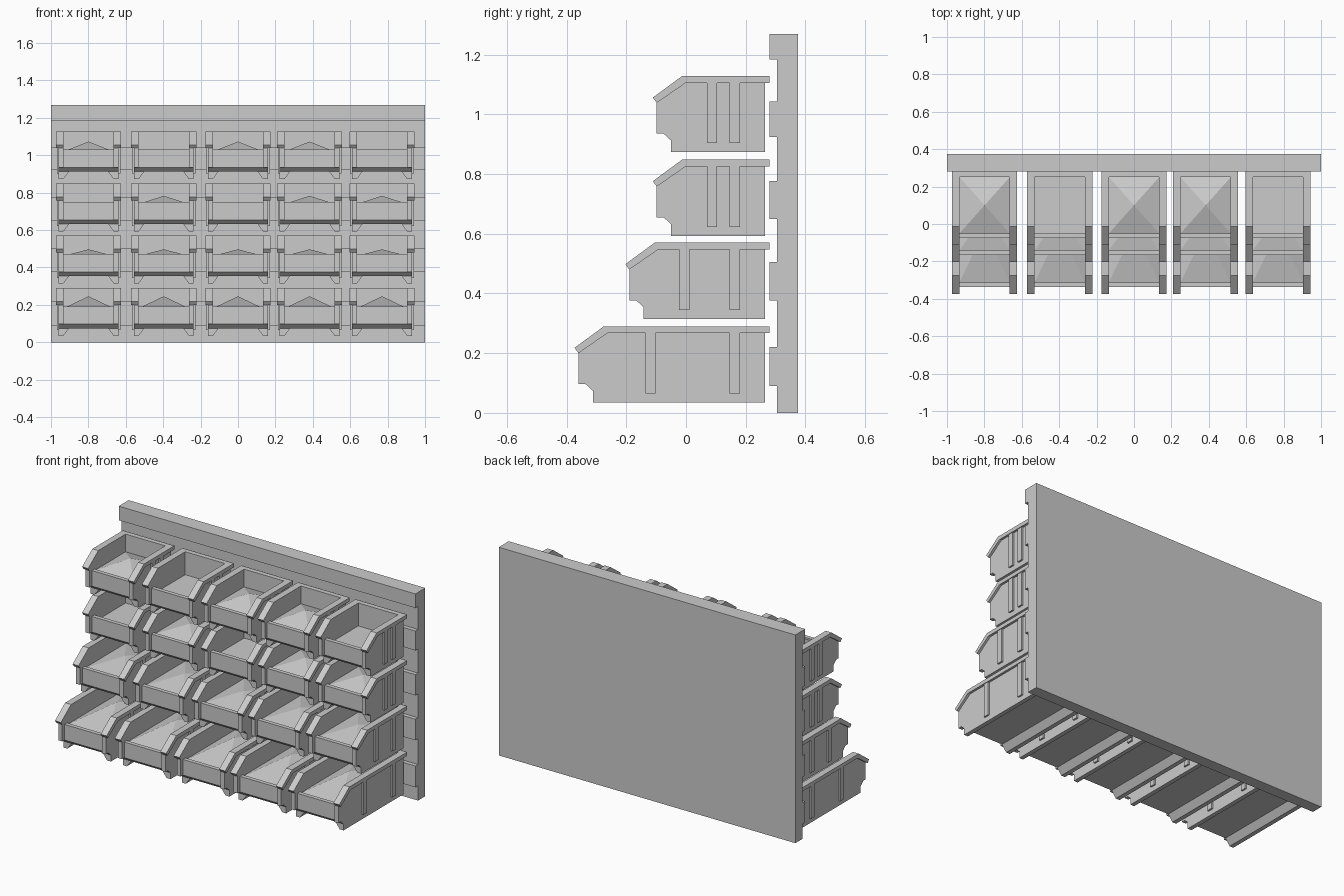
import bpy, bmesh

if "Cube" in bpy.data.objects:
    bpy.data.objects.remove(bpy.data.objects["Cube"])

grey = bpy.data.materials.new("plain_grey")
grey.use_nodes = True
COLOUR = (0.6, 0.6, 0.6, 1)
grey.diffuse_color = COLOUR
grey.node_tree.nodes["Principled BSDF"].inputs["Base Color"].default_value = COLOUR


def prism(bm, outline, a, b, axis="x"):
    """Extrude an outline from a to b: (y, z) pairs along x, or (x, z) pairs along y."""
    def point(u, v, t):
        return (t, u, v) if axis == "x" else (u, t, v)
    ends = [[bm.verts.new(point(u, v, t)) for u, v in outline] for t in (a, b)]
    n = len(outline)
    bm.faces.new(ends[0])
    bm.faces.new(ends[1][::-1])
    for i in range(n):
        j = (i + 1) % n
        bm.faces.new((ends[0][i], ends[1][i], ends[1][j], ends[0][j]))


def box(bm, x0, x1, y0, y1, z0, z1):
    prism(bm, [(y0, z0), (y1, z0), (y1, z1), (y0, z1)], x0, x1)


def to_mesh(bm, name):
    bmesh.ops.recalc_face_normals(bm, faces=bm.faces)
    mesh = bpy.data.meshes.new(name)
    bm.to_mesh(mesh)
    bm.free()
    mesh.materials.append(grey)
    return mesh


def place(name, mesh, location=(0, 0, 0)):
    obj = bpy.data.objects.new(name, mesh)
    obj.location = location
    bpy.context.collection.objects.link(obj)


INNER, OUTER, RIM = 0.134, 0.16, 0.174      # half widths of a bin
BACK, HOOK, CAVITY = 0.265, 0.28, 0.25      # rear faces of a bin
SKID_TOP, LEDGE, LIP, RIM_LOW, TOP = 0.039, 0.062, 0.157, 0.232, 0.255


def bin_mesh(front, ribs):
    bm = bmesh.new()
    plate, foot = front + 0.023, front + 0.048
    side = [(front, LEDGE), (front, 0.166), (front + 0.097, RIM_LOW), (BACK, RIM_LOW),
            (BACK, SKID_TOP), (foot, SKID_TOP), (plate, LEDGE)]
    rim = [(front - 0.013, 0.183), (front + 0.085, TOP), (HOOK, TOP),
           (HOOK, RIM_LOW), (front + 0.097, RIM_LOW), (front, 0.165)]
    for s in (-1, 1):
        prism(bm, side, s * INNER, s * OUTER)
        prism(bm, rim, s * INNER, s * RIM)
        # Runner with a sloped inner side
        prism(bm, [(s * OUTER, SKID_TOP), (s * OUTER, 0), (s * INNER, 0), (s * 0.105, SKID_TOP)],
              foot, BACK, "y")
        for y in ribs:
            box(bm, s * OUTER, s * 0.17, y, y + 0.034, 0.03, RIM_LOW)
    # Back wall, back rim, floor and front plate
    box(bm, -INNER, INNER, CAVITY, BACK, SKID_TOP, RIM_LOW)
    box(bm, -INNER, INNER, CAVITY, HOOK, RIM_LOW, TOP)
    box(bm, -INNER, INNER, foot, CAVITY, SKID_TOP, 0.055)
    prism(bm, [(plate, LEDGE), (plate, LIP), (foot, LIP), (foot, SKID_TOP)], -INNER, INNER)
    return to_mesh(bm, "storage_bin")


def heap_mesh(front, base, peak):
    """Shallow four-sided heap that fills the bin; flat when peak equals base."""
    bm = bmesh.new()
    y0 = front + 0.048
    corners = [bm.verts.new((x, y, base)) for x, y in
               ((-INNER, y0), (INNER, y0), (INNER, CAVITY), (-INNER, CAVITY))]
    if peak > base:
        apex = bm.verts.new((0, (y0 + CAVITY) / 2, peak))
        for i in range(4):
            bm.faces.new((corners[i], corners[(i + 1) % 4], apex))
    else:
        bm.faces.new(corners)
    return to_mesh(bm, "bin_contents")


# Wall panel with hanging rails
WALL, RAIL, REAR, HEIGHT = 0.305, 0.28, 0.375, 1.269
profile = [(REAR, 0), (WALL, 0)]
for low, high in ((0.09, 0.22), (0.377, 0.505), (0.65, 0.777), (0.924, 1.043)):
    profile += [(WALL, low), (RAIL, low), (RAIL, high), (WALL, high)]
profile += [(WALL, 1.183), (RAIL, 1.183), (RAIL, HEIGHT), (REAR, HEIGHT)]
bm = bmesh.new()
prism(bm, profile, -1, 1)
place("wall_panel", to_mesh(bm, "wall_panel"))

# Rows: height, front, rib positions, heap peak, columns with a flat fill
rows = [(0.035, -0.36, (-0.136, 0.146), 0.211, ()),
        (0.315, -0.19, (-0.023, 0.146), 0.182, ()),
        (0.593, -0.098, (0.07, 0.146), 0.19, (0, 2)),
        (0.873, -0.098, (0.07, 0.146), 0.2, (1, 4))]
columns = (-0.799, -0.397, 0, 0.383, 0.77)
for r, (z, front, ribs, peak, flat) in enumerate(rows, 1):
    shell = bin_mesh(front, ribs)
    heap = heap_mesh(front, 0.147, peak)
    level = heap_mesh(front, 0.115, 0.115)
    for c, x in enumerate(columns):
        place(f"bin_row{r}_column{c + 1}", shell, (x, 0, z))
        place(f"contents_row{r}_column{c + 1}", level if c in flat else heap, (x, 0, z))
